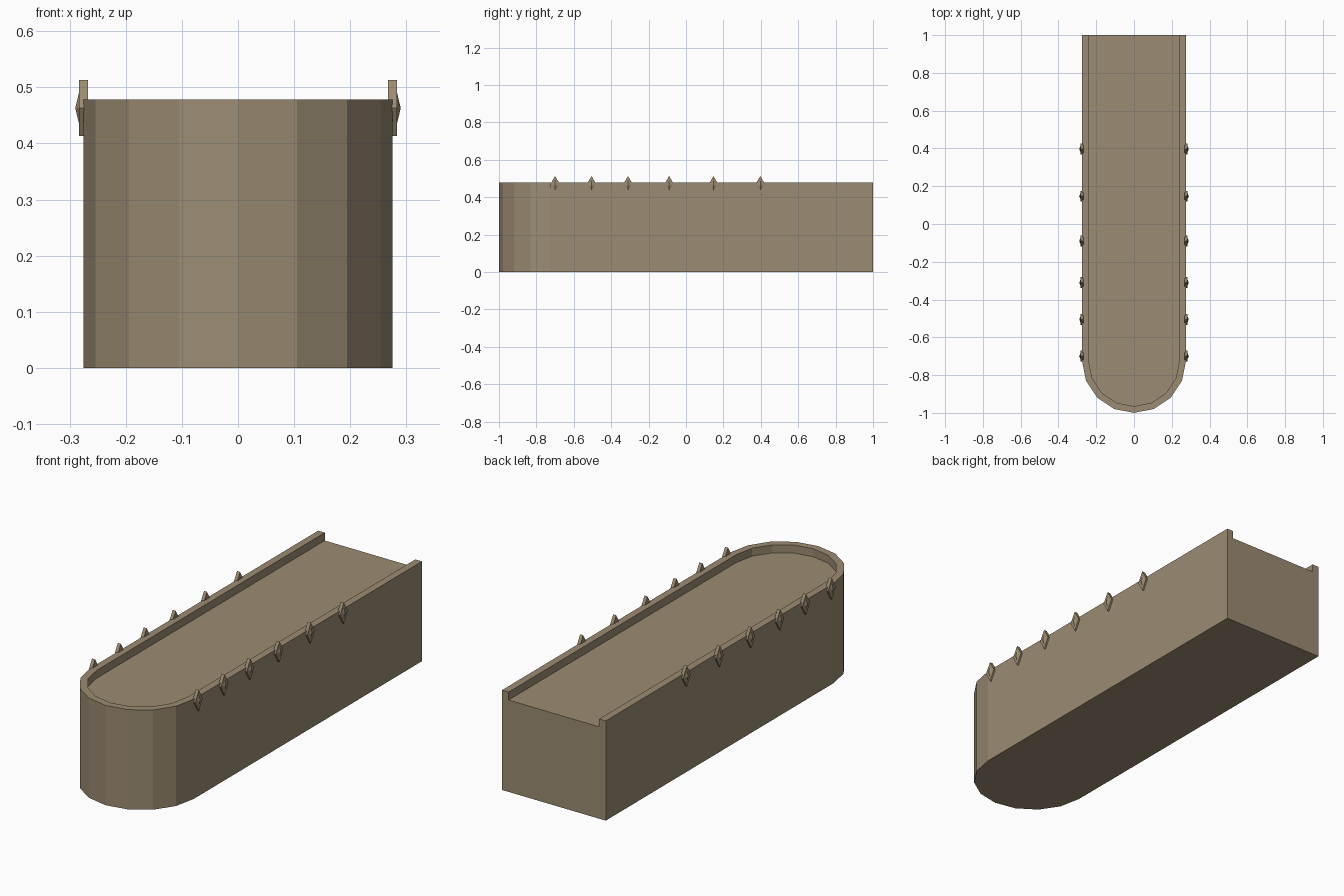
import bpy, bmesh, math

if "Cube" in bpy.data.objects:
    bpy.data.objects.remove(bpy.data.objects["Cube"])

R, H, DEPTH, RIM = 0.275, 0.478, 0.038, 0.035
CY = -1 + R  # centre of the rounded front end

mat = bpy.data.materials.new("weathered tan")
mat.diffuse_color = (0.33, 0.26, 0.17, 1)
mat.use_nodes = True
mat.node_tree.nodes["Principled BSDF"].inputs["Base Color"].default_value = mat.diffuse_color


def outline(r):
    # U-shaped plan: straight sides and an eight-sided half-round front
    pts = [(-r, 1)]
    for i in range(9):
        a = math.pi + math.pi * i / 8
        pts.append((r * math.cos(a), CY + r * math.sin(a)))
    return pts + [(r, 1)]


def finish(bm, name):
    bmesh.ops.recalc_face_normals(bm, faces=bm.faces)
    me = bpy.data.meshes.new(name)
    bm.to_mesh(me)
    bm.free()
    me.materials.append(mat)
    ob = bpy.data.objects.new(name, me)
    bpy.context.collection.objects.link(ob)
    return ob


# Main block with a raised rim around a sunken deck, open at the back
bm = bmesh.new()
ring = lambda r, z: [bm.verts.new((x, y, z)) for x, y in outline(r)]
bottom, top = ring(R, 0), ring(R, H)
lip, deck = ring(R - RIM, H), ring(R - RIM, H - DEPTH)
for a, b in ((bottom, top), (top, lip), (lip, deck)):
    for i in range(len(a) - 1):
        bm.faces.new((a[i], a[i + 1], b[i + 1], b[i]))
bm.faces.new(bottom)
bm.faces.new(deck)
bm.faces.new((bottom[0], top[0], lip[0], deck[0],
              deck[-1], lip[-1], top[-1], bottom[-1]))
finish(bm, "body")


# Diamond studs along both sides
def stud(side, y, n):
    bm = bmesh.new()

    def diamond(x, s):
        return [bm.verts.new((side * x, y + dy * s, 0.463 + dz * s))
                for dy, dz in ((0.029, 0), (0, 0.05), (-0.029, 0), (0, -0.05))]
    back, front, inner = diamond(0.267, 1), diamond(0.283, 1), diamond(0.2832, 0.57)
    tip = bm.verts.new((side * 0.29, y, 0.463))
    bm.faces.new(back)
    for i in range(4):
        j = (i + 1) % 4
        bm.faces.new((back[i], back[j], front[j], front[i]))
        bm.faces.new((front[i], front[j], inner[j], inner[i]))
        bm.faces.new((inner[i], inner[j], tip))
    finish(bm, f"{'right' if side > 0 else 'left'}_stud_{n}")


for n, y in enumerate((-0.70, -0.505, -0.31, -0.09, 0.147, 0.397), 1):
    for side in (-1, 1):
        stud(side, y, n)
